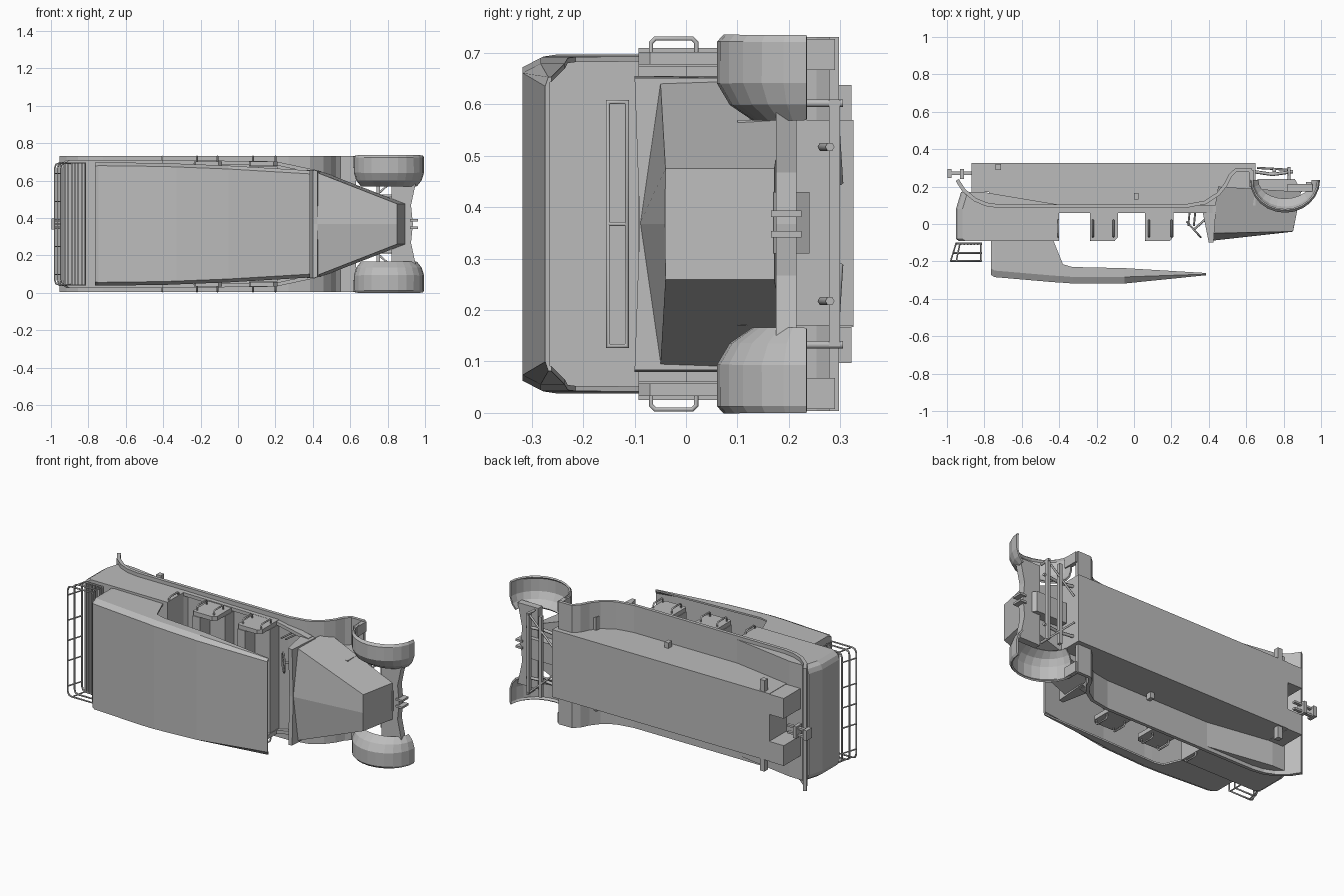
import bpy, bmesh, math
from mathutils import Vector

cube = bpy.data.objects.get("Cube")
if cube:
    bpy.data.objects.remove(cube)

MID = 0.3675  # plane of symmetry, the car lies on its side

grey = bpy.data.materials.new("plain grey")
grey.use_nodes = True
COLOUR = (0.5, 0.5, 0.5, 1)
grey.diffuse_color = COLOUR
grey.node_tree.nodes["Principled BSDF"].inputs["Base Color"].default_value = COLOUR


def finish(name, bm, thick=0, bevel=0, offset=0):
    bmesh.ops.recalc_face_normals(bm, faces=bm.faces)
    me = bpy.data.meshes.new(name)
    bm.to_mesh(me)
    bm.free()
    me.materials.append(grey)
    ob = bpy.data.objects.new(name, me)
    bpy.context.collection.objects.link(ob)
    if thick:
        mod = ob.modifiers.new("thickness", 'SOLIDIFY')
        mod.thickness, mod.offset = thick, offset
    if bevel:
        mod = ob.modifiers.new("soft edges", 'BEVEL')
        mod.width, mod.segments = bevel, 2
    return ob


def loft(name, rows, caps=(False, False), closed=False, **kw):
    """Skin a list of equal-length point rows."""
    bm = bmesh.new()
    grid = [[bm.verts.new(p) for p in row] for row in rows]
    n = len(rows[0])
    for a, b in zip(grid, grid[1:]):
        for i in range(n if closed else n - 1):
            j = (i + 1) % n
            bm.faces.new((a[i], a[j], b[j], b[i]))
    for cap, row in zip(caps, (grid[0], grid[-1])):
        if cap:
            bm.faces.new(row)
    return finish(name, bm, **kw)


def prism(name, outline, z0, z1, **kw):
    """Extrude a side outline (x, y) across the car."""
    return loft(name, [[(x, y, z) for x, y in outline] for z in (z0, z1)],
                (True, True), True, **kw)


def box(name, x0, x1, y0, y1, z0, z1, **kw):
    return prism(name, [(x0, y0), (x1, y0), (x1, y1), (x0, y1)], z0, z1, **kw)


def rod(name, points, radius=0.005, cyclic=False):
    cu = bpy.data.curves.new(name, 'CURVE')
    cu.dimensions = '3D'
    cu.bevel_depth, cu.bevel_resolution, cu.use_fill_caps = radius, 1, True
    sp = cu.splines.new('POLY')
    sp.points.add(len(points) - 1)
    for p, co in zip(sp.points, points):
        p.co = (*co, 1)
    sp.use_cyclic_u = cyclic
    cu.materials.append(grey)
    ob = bpy.data.objects.new(name, cu)
    bpy.context.collection.objects.link(ob)


# Chassis box with rear extensions and side pegs
box("chassis_box", -0.775, 0.65, 0.1, 0.326, 0.17, 0.57)
for side, tag in ((1, "left"), (-1, "right")):
    def zs(a, b):
        return sorted((MID + side * a, MID + side * b))
    box("chassis_extension_" + tag, -0.87, -0.775, 0.17, 0.326, *zs(0.08, 0.2))
    box("chassis_peg_" + tag, -0.74, -0.71, 0.29, 0.322, *zs(0.2, 0.27))
    box("front_peg_" + tag, 0.0, 0.025, 0.13, 0.165, *zs(0.2, 0.235))

# Sweeping running board with rear wing
board = [(-0.945, 0.235), (-0.91, 0.18), (-0.85, 0.13), (-0.79, 0.105), (-0.72, 0.095),
         (0.27, 0.095), (0.38, 0.115), (0.45, 0.16), (0.49, 0.21), (0.515, 0.26),
         (0.545, 0.288), (0.63, 0.288)]
loft("running_board", [[(x, y, z) for x, y in board] for z in (0.004, 0.731)], thick=0.02)

# Front wings: arched shells that curl inward
for side, tag in ((1, "left"), (-1, "right")):
    rows = []
    for inset, scale in ((0.0, 0.93), (0.012, 1), (0.09, 1), (0.13, 0.86), (0.16, 0.6)):
        row = []
        for i in range(13):
            a = math.pi * i / 12
            row.append((0.807 - 0.183 * math.cos(a) * (0.5 + 0.5 * scale),
                        0.235 - 0.17 * math.sin(a) * scale, MID + side * (0.365 - inset)))
        rows.append(row)
    loft("front_wing_" + tag, rows, thick=0.01)
    z = MID + side * 0.33
    box("wing_tail_" + tag, 0.615, 0.64, 0.2, 0.29, *sorted((z - 0.03, z + 0.03)))

# Plate between the front wings with a waisted leading edge
pan = [(0.955, 0.24), (0.94, 0.17), (0.925, 0.1), (0.935, 0.0)]
edge = pan + [(x, -o) for x, o in pan[-2::-1]]
loft("front_plate", [[(x, 0.175, MID + o), (x, 0.215, MID + o),
                      (0.82, 0.215, MID + o), (0.82, 0.175, MID + o)] for x, o in edge],
     (True, True), True)
prism("nose_pan", [(0.66, 0.17), (0.9, 0.17), (0.86, 0.24), (0.66, 0.24)], 0.31, 0.43)

# Axle bars and springs
for x in (0.74, 0.82):
    box("axle_bar", x, x + 0.018, 0.278, 0.3, 0.13, 0.61)
for side in (1, -1):
    z = MID + side * 0.15
    rod("spring", [(0.64, 0.28, z), (0.74, 0.265, z), (0.85, 0.28, z)], 0.009)
    z = MID + side * 0.235
    rod("steering_arm", [(0.83, 0.235, z), (0.83, 0.305, z)], 0.008)
    rod("track_rod", [(0.66, 0.3, MID + side * 0.08), (0.83, 0.29, z)], 0.006)

# Bonnet, tapering to a small square nose
def ring(x, half, low, y_edge, y_crown, xb):
    return [(xb, low, MID - half), (x, y_edge, MID - half), (x, y_crown, MID),
            (x, y_edge, MID + half), (xb, low, MID + half)]
loft("bonnet", [ring(0.41, 0.28, 0.2, -0.05, -0.09, 0.45),
                ring(0.85, 0.108, 0.172, -0.04, -0.041, 0.893)], (True, True), True)
loft("cowl_rim", [ring(0.4, 0.288, 0.1, -0.1, -0.09, 0.36),
                  ring(0.425, 0.284, 0.1, -0.1, -0.09, 0.44)], (True, True), True)

# Rear body and its rounded corners
tub = [(-0.952, -0.08), (-0.935, -0.092), (-0.4, -0.092), (-0.4, 0.06),
       (-0.38, 0.1), (-0.8, 0.17), (-0.925, 0.17), (-0.952, 0.08)]
layers = [(0.31, 0.035), (0.325, 0.012), (0.342, 0.0)]
layers = [(-h, s) for h, s in layers[::-1]] + layers
layers = [(h, s) for h, s in ([(-0.342, 0.035), (-0.325, 0.01), (-0.3, 0.0),
                               (0.3, 0.0), (0.325, 0.01), (0.342, 0.035)])]
loft("rear_body", [[(x + (s if x < -0.9 else 0), y, MID + h) for x, y in tub]
                   for h, s in layers], (True, True), True)

# Cabin side sills narrowing to the cowl
for side in (1, -1):
    rows = []
    for x, half in ((-0.4, 0.342), (0.2, 0.335), (0.42, 0.288)):
        rows.append([(x, y, MID + side * h) for y, h in
                     ((0.06, half), (0.1, half), (0.1, half - 0.02), (0.06, half - 0.02))])
    loft("side_sill", rows, (True, True), True)

# Bench seats: backrest panel plus cushion
for x in (-0.235, 0.06):
    back = [(x, 0.09), (x, -0.085), (x + 0.008, -0.092), (x + 0.13, -0.092),
            (x + 0.15, -0.07), (x + 0.15, 0.09)]
    for side in (1, -1):
        z0, z1 = sorted((MID + side * 0.31, MID + side * 0.335))
        prism("seat_side", back, z0, z1)
    box("seat_back", x, x + 0.05, -0.092, 0.09, 0.06, 0.675)
    box("seat_cushion", x + 0.05, x + 0.15, 0.0, 0.09, 0.06, 0.675)

# Grab handles
for x in (-0.405, -0.22, -0.11, 0.08, 0.2):
    for side in (1, -1):
        z0, z1 = MID + side * 0.325, MID + side * 0.361
        rod("grab_handle", [(x, -0.068, z0), (x, -0.068, z1 - side * 0.008), (x, -0.06, z1),
                            (x, 0.012, z1), (x, 0.02, z1 - side * 0.008), (x, 0.02, z0)])

# Canopy: closed hood at the back, thin roof to the front
rows = []
for x, half, top, skirt in ((-0.765, 0.328, -0.272, -0.09), (-0.745, 0.33, -0.284, -0.09),
                            (-0.43, 0.326, -0.311, -0.09), (-0.38, 0.325, -0.314, -0.215),
                            (-0.33, 0.323, -0.318, -0.23), (-0.05, 0.312, -0.318, -0.236),
                            (0.385, 0.286, -0.274, -0.262)):
    drop = min(0.035, (skirt - top) * 0.5)
    half_row = [(skirt, half), (top + drop, half), (top, half - 0.018)]
    rows.append([(x, y, MID - h) for y, h in half_row]
                + [(x, y, MID + h) for y, h in half_row[::-1]])
loft("canopy", rows, (True, False), thick=0.01, offset=-1)

# Window frame inside the back of the canopy
rod("rear_window_frame", [(-0.74, y, z) for y, z in
                          ((-0.152, 0.13), (-0.152, 0.605), (-0.115, 0.605), (-0.115, 0.13))],
    0.006, True)
rod("rear_window_bar", [(-0.74, -0.152, MID), (-0.74, -0.115, MID)])

# Luggage rack: stacked rails, posts and floor slats
def rail(y, back):
    pts = []
    for x, h in ((-0.815, 0.326), (back + 0.025, 0.326), (back + 0.007, 0.319), (back, 0.3)):
        pts.append((x, y, MID + h))
    return pts + [(x, yy, 2 * MID - z) for x, yy, z in pts[::-1]]
for y, back in ((-0.105, -0.95), (-0.155, -0.965), (-0.197, -0.98)):
    rod("rack_rail", rail(y, back), 0.005, True)
for h in (-0.27, -0.12, 0, 0.12, 0.27):
    rod("rack_post", [(-0.95, -0.1, MID + h), (-0.98, -0.197, MID + h)], 0.004)
for h in (-0.326, 0.326):
    for x, lean in ((-0.82, 0), (-0.93, 0.02)):
        rod("rack_side_post", [(x, -0.1, MID + h), (x - lean, -0.197, MID + h)], 0.004)
for i in range(7):
    x = -0.93 + i * 0.018
    box("rack_slat", x, x + 0.009, -0.112, -0.1, 0.045, 0.69)

# Steering column, wheel and levers
rod("steering_column", [(0.42, 0.06, 0.52), (0.32, -0.03, 0.52)], 0.006)
axis = Vector((-0.1, -0.09, 0)).normalized()
across = axis.cross(Vector((0, 0, 1)))
hub = Vector((0.32, -0.03, 0.52))
rod("steering_wheel", [hub + 0.055 * (math.cos(a) * across + math.sin(a) * Vector((0, 0, 1)))
                       for a in (math.tau * i / 16 for i in range(16))], 0.005, True)
rod("steering_spoke", [hub - 0.055 * across, hub + 0.055 * across], 0.004)
for x in (0.3, 0.33):
    rod("lever", [(x, 0.09, 0.65), (x - 0.01, -0.01, 0.65)], 0.005)

# Tow couplings at both ends
for z in (MID - 0.02, MID + 0.02):
    box("rear_hook", -0.985, -0.86, 0.262, 0.28, z - 0.006, z + 0.006)
    box("front_hook", 0.92, 0.962, 0.165, 0.225, z - 0.006, z + 0.006)
box("rear_hook_plate", -0.998, -0.975, 0.245, 0.295, MID - 0.03, MID + 0.03)
box("rear_hook_bar", -0.93, -0.91, 0.24, 0.295, MID - 0.035, MID + 0.035)
